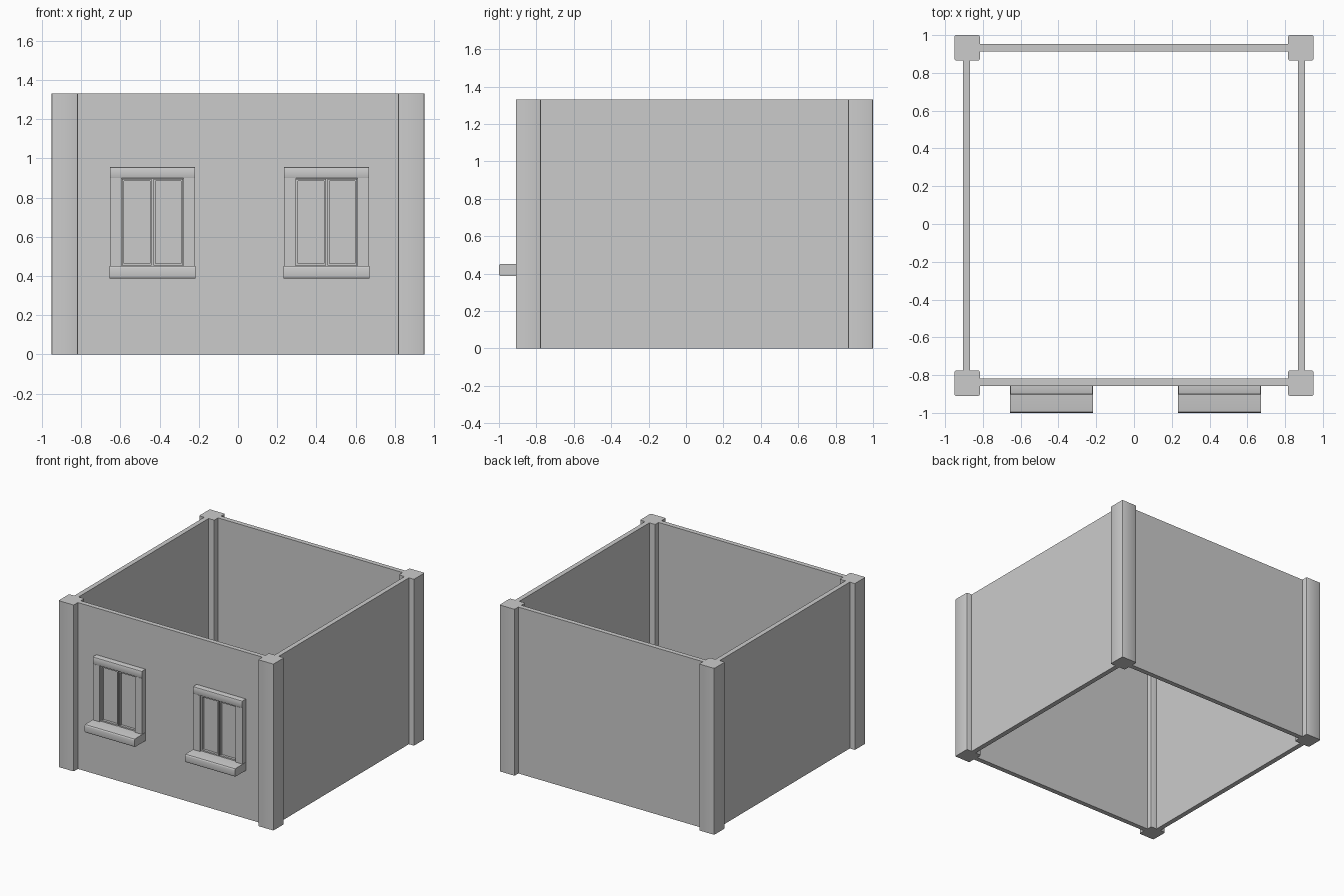
import bpy, bmesh

if "Cube" in bpy.data.objects:
    bpy.data.objects.remove(bpy.data.objects["Cube"])

H = 1.33  # wall height


def box(name, x, y, z, bevel=0.0, axis=None, segments=2):
    """Box from (min, max) ranges; bevels edges parallel to one axis."""
    bm = bmesh.new()
    bmesh.ops.create_cube(bm, size=1)
    for v in bm.verts:
        v.co = [r[0] if c < 0 else r[1] for c, r in zip(v.co, (x, y, z))]
    if bevel:
        edges = [e for e in bm.edges
                 if abs((e.verts[0].co - e.verts[1].co).normalized()[axis]) > 0.9]
        if axis == 0:  # horizontal mouldings: round the front edges only
            edges = [e for e in edges if e.verts[0].co.y < (y[0] + y[1]) / 2]
        bmesh.ops.bevel(bm, geom=edges, offset=bevel, segments=segments,
                        profile=0.5, affect='EDGES')
    me = bpy.data.meshes.new(name)
    bm.to_mesh(me)
    bm.free()
    ob = bpy.data.objects.new(name, me)
    bpy.context.collection.objects.link(ob)
    if bevel:
        bpy.ops.object.select_all(action='DESELECT')
        ob.select_set(True)
        bpy.context.view_layer.objects.active = ob
        bpy.ops.object.shade_smooth_by_angle()
    return ob


# Corner pillars
for side, cx in (("left", -0.883), ("right", 0.883)):
    for end, cy in (("front", -0.843), ("back", 0.933)):
        box(f"pillar_{end}_{side}", (cx - 0.067, cx + 0.067),
            (cy - 0.067, cy + 0.067), (0, H), 0.008, 2)

# Walls between the pillars
box("front_wall", (-0.818, 0.818), (-0.857, -0.819), (0, H))
box("back_wall", (-0.818, 0.818), (0.914, 0.952), (0, H))
for side, x in (("left", (-0.905, -0.867)), ("right", (0.867, 0.905))):
    box(f"{side}_wall", x, (-0.778, 0.868), (0, H))


# Windows applied to the solid front wall
def window(name, cx):
    back = -0.85
    box(name + "_sill", (cx - 0.22, cx + 0.22), (-1.0, back), (0.387, 0.452), 0.012, 0, 3)
    box(name + "_lintel", (cx - 0.217, cx + 0.217), (-0.902, back), (0.897, 0.957), 0.008, 0)
    for tag, s in (("left", -1), ("right", 1)):
        # Jamb
        xs = sorted((cx + s * 0.217, cx + s * 0.157))
        box(f"{name}_jamb_{tag}", xs, (-0.9, back), (0.45, 0.899))
        # Sash: pane with a thin border
        x0, x1 = sorted((cx + s * 0.004, cx + s * 0.156))
        z0, z1, t, f = 0.453, 0.896, 0.01, -0.888
        box(f"{name}_pane_{tag}", (x0 + 0.002, x1 - 0.002), (-0.868, back), (z0, z1))
        box(f"{name}_stile_a_{tag}", (x0, x0 + t), (f, back), (z0, z1))
        box(f"{name}_stile_b_{tag}", (x1 - t, x1), (f, back), (z0, z1))
        box(f"{name}_rail_bottom_{tag}", (x0 + t, x1 - t), (f, back), (z0, z0 + t))
        box(f"{name}_rail_top_{tag}", (x0 + t, x1 - t), (f, back), (z1 - t, z1))


window("left_window", -0.436)
window("right_window", 0.452)
